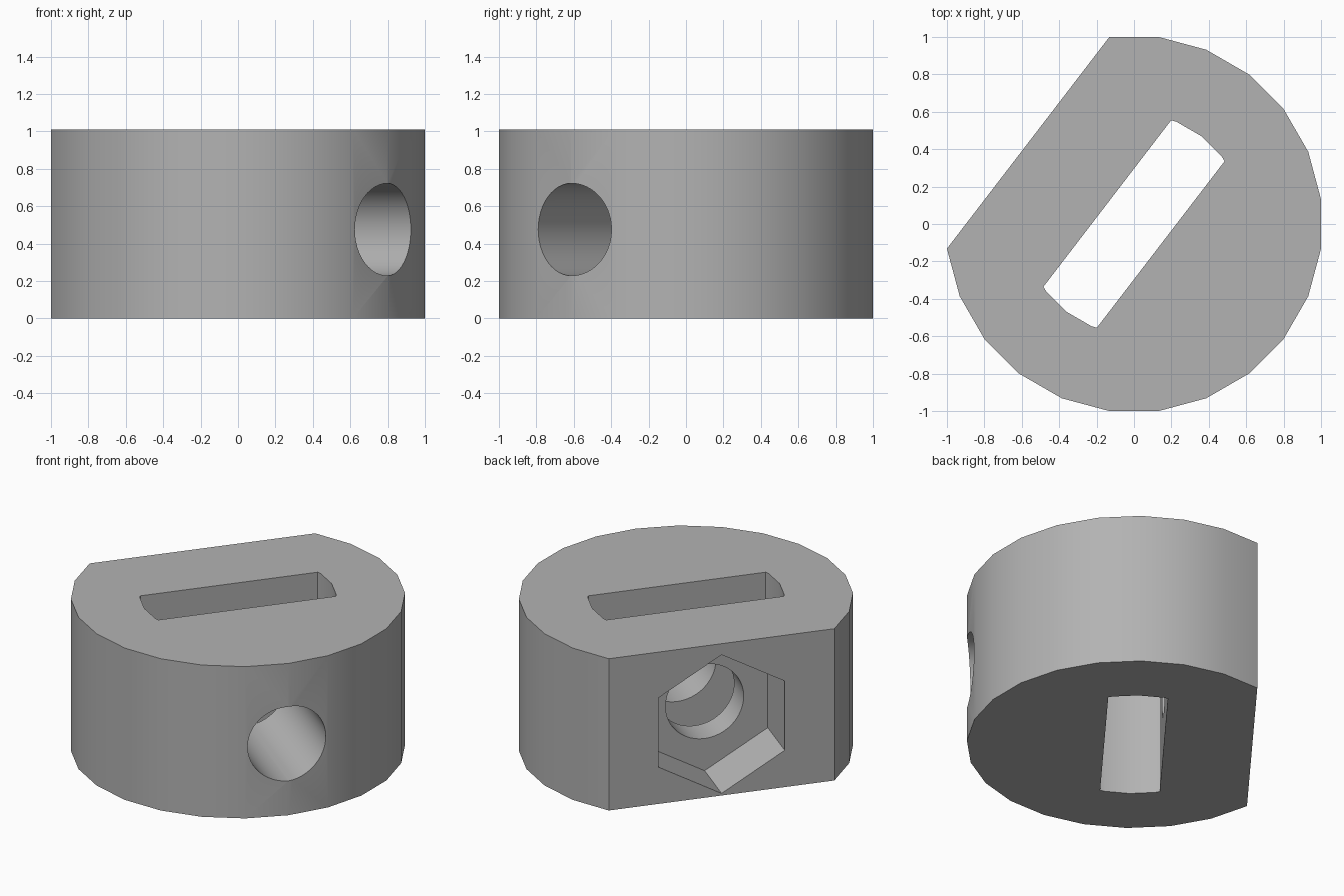
import bpy, bmesh, math
from mathutils import Matrix, Vector

cube = bpy.data.objects.get("Cube")
if cube:
    bpy.data.objects.remove(cube, do_unlink=True)

HEIGHT = 1.01
RADIUS = 1 / math.cos(math.radians(7.5))
TURN = math.radians(52.5)          # direction of the flat and the slot
BOLT_Z = 0.475
FLAT = RADIUS * math.cos(math.radians(45))

grey = bpy.data.materials.new("grey plastic")
grey.use_nodes = True
colour = (0.45, 0.45, 0.45, 1)
grey.diffuse_color = colour
grey.node_tree.nodes["Principled BSDF"].inputs["Base Color"].default_value = colour


def ring(radius, start, step, count):
    """Points on a circle, angles in degrees."""
    angles = [math.radians(start + step * i) for i in range(count)]
    return [(radius * math.cos(a), radius * math.sin(a)) for a in angles]


def prism(name, outline, low, high, matrix):
    """Extrude a flat outline along local z and place it."""
    bm = bmesh.new()
    face = bm.faces.new([bm.verts.new((x, y, low)) for x, y in outline])
    grown = bmesh.ops.extrude_face_region(bm, geom=[face])
    verts = [g for g in grown["geom"] if isinstance(g, bmesh.types.BMVert)]
    bmesh.ops.translate(bm, verts=verts, vec=(0, 0, high - low))
    bmesh.ops.recalc_face_normals(bm, faces=bm.faces)
    bm.transform(matrix)
    mesh = bpy.data.meshes.new(name)
    bm.to_mesh(mesh)
    bm.free()
    mesh.materials.append(grey)
    obj = bpy.data.objects.new(name, mesh)
    bpy.context.collection.objects.link(obj)
    return obj


# Local x runs along the flat, local y points out of it
upright = Matrix.Rotation(TURN, 4, "Z")
# Bolt axis: local z points out of the flat, local y is up
bolt = upright @ Matrix.Translation((0, 0, BOLT_Z)) @ Matrix(
    ((-1, 0, 0, 0), (0, 0, 1, 0), (0, 1, 0, 0), (0, 0, 0, 1)))

# Round collar with one flat side
collar = prism("collar", ring(RADIUS, 135, 15, 19), 0, HEIGHT, upright)

# Slot with rounded ends
end = [(0.561, -0.18)] + ring(0.592, -15, 15, 3) + [(0.561, 0.18)]
slot = prism("slot_cutter", end + [(-x, -y) for x, y in end], -0.2, HEIGHT + 0.2, upright)

# Bolt hole through the collar, and the hexagonal nut pocket in the flat
hole = prism("bolt_hole_cutter", ring(0.247, 0, 7.5, 48), -1.3, 1.3, bolt)
pocket = prism("nut_pocket_cutter", ring(0.461, 30, 60, 6), FLAT - 0.34, FLAT + 0.3, bolt)

cutters = [slot, pocket, hole]
for cutter in cutters:
    cutter.hide_render = True
    cut = collar.modifiers.new(cutter.name, "BOOLEAN")
    cut.operation = "DIFFERENCE"
    cut.solver = "EXACT"
    cut.object = cutter

# Bake the cuts, then shade the round walls smooth
graph = bpy.context.evaluated_depsgraph_get()
baked = bpy.data.meshes.new_from_object(collar.evaluated_get(graph))
collar.modifiers.clear()
collar.data = baked
for cutter in cutters:
    bpy.data.objects.remove(cutter, do_unlink=True)
baked.shade_smooth()
baked.set_sharp_from_angle(angle=math.radians(30))
